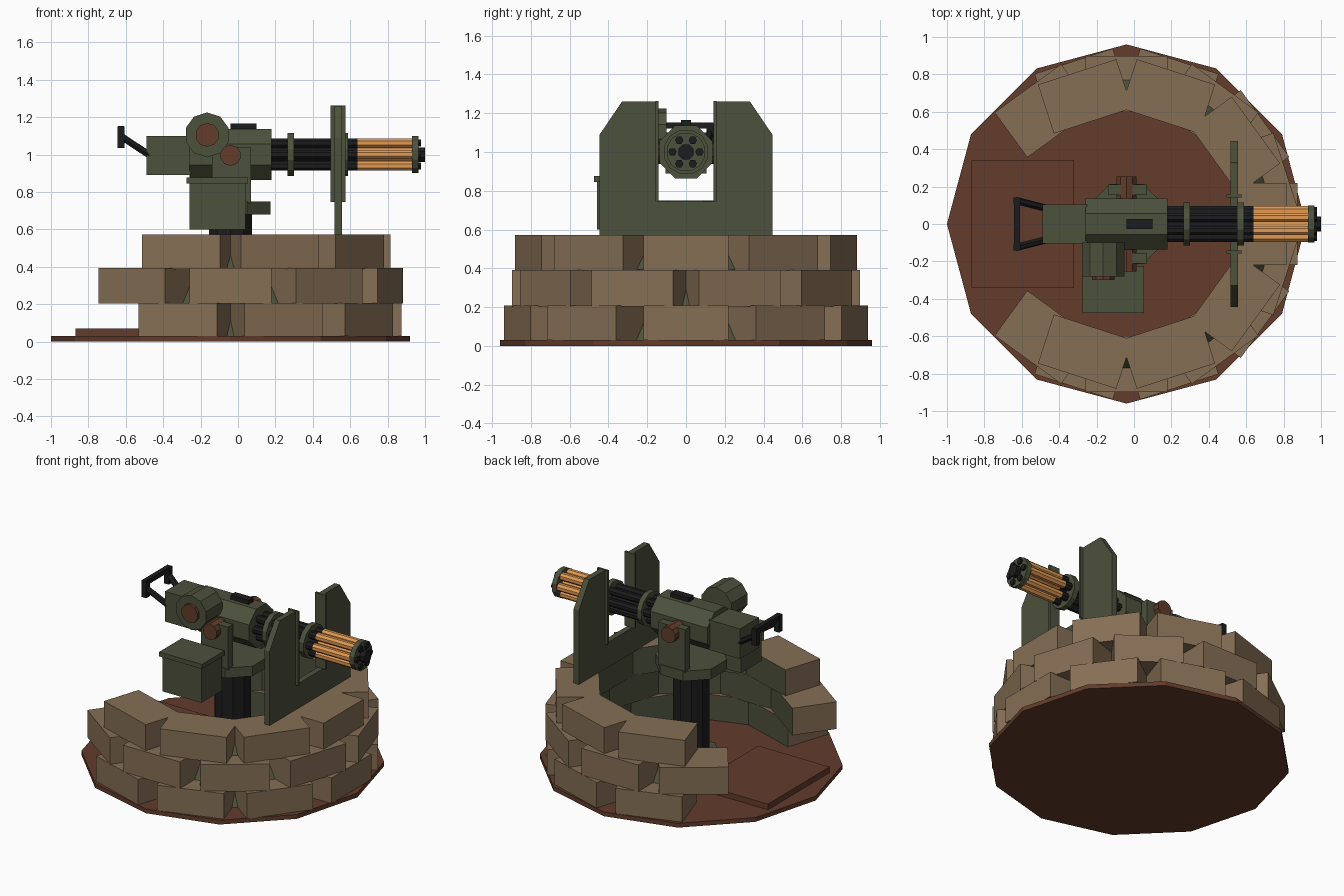
import bpy, bmesh, math
from mathutils import Matrix, Vector

if "Cube" in bpy.data.objects:
    bpy.data.objects.remove(bpy.data.objects["Cube"])

def mat(name, c):
    m = bpy.data.materials.new(name)
    m.diffuse_color = (*c, 1)
    m.use_nodes = True
    m.node_tree.nodes["Principled BSDF"].inputs["Base Color"].default_value = m.diffuse_color
    return m

SAND = mat("sandbag_tan", (0.235, 0.157, 0.09))
EARTH = mat("earth_brown", (0.122, 0.045, 0.024))
GREEN = mat("olive_green", (0.073, 0.082, 0.045))
BLACK = mat("gun_black", (0.012, 0.012, 0.013))
BRASS = mat("hot_orange", (0.75, 0.32, 0.085))
CX = -0.04          # centre of the emplacement
AX = 1.0            # height of the barrel axis

def finish(name, bm, *mats):
    bmesh.ops.recalc_face_normals(bm, faces=bm.faces)
    me = bpy.data.meshes.new(name)
    bm.to_mesh(me)
    bm.free()
    for m in mats:
        me.materials.append(m)
    ob = bpy.data.objects.new(name, me)
    bpy.context.collection.objects.link(ob)
    return ob

def box(name, m, x, y, z):
    bm = bmesh.new()
    bmesh.ops.create_cube(bm, size=1)
    for v in bm.verts:
        v.co = [r[0] + (c + 0.5) * (r[1] - r[0]) for r, c in zip((x, y, z), v.co)]
    return finish(name, bm, m)

def cyl(name, m, a, b, r, n, turn=0.0):
    """Prism of n sides from point a to point b."""
    a, b = Vector(a), Vector(b)
    d = b - a
    bm = bmesh.new()
    bmesh.ops.create_cone(bm, cap_ends=True, segments=n, radius1=r, radius2=r, depth=d.length,
                          matrix=Matrix.Rotation(math.radians(turn), 4, 'Z'))
    rot = Vector((0, 0, 1)).rotation_difference(d).to_matrix().to_4x4()
    bmesh.ops.transform(bm, matrix=Matrix.Translation((a + b) / 2) @ rot, verts=bm.verts)
    return finish(name, bm, m)

def prism_x(name, m, pts, x0, x1):
    """Outline in y, z pushed along x."""
    bm = bmesh.new()
    f = bm.faces.new([bm.verts.new((x0, y, z)) for y, z in pts])
    g = bmesh.ops.extrude_face_region(bm, geom=[f])
    for v in g['geom']:
        if isinstance(v, bmesh.types.BMVert):
            v.co.x = x1
    return finish(name, bm, m)

# Ground disc and entrance step
cyl("ground_disc", EARTH, (CX, 0, 0), (CX, 0, 0.03), 0.96, 12, 0)
box("entrance_step", EARTH, (-0.87, -0.32), (-0.34, 0.34), (0.03, 0.07))

# Sandbag courses: straight blocks around a ring, open at the back of the gun
def bag_course(name, angles, r0, r1, z0, z1):
    bm = bmesh.new()
    for a in angles:
        g = bmesh.ops.create_cube(bm, size=1)
        for v in g['verts']:
            v.co = ((r0 + r1) / 2 + v.co.x * (r1 - r0), v.co.y * 0.44, (z0 + z1) / 2 + v.co.z * (z1 - z0))
        inner = [f for f in {f for v in g['verts'] for f in v.link_faces}
                 if f.calc_center_median().x < r0 + 0.01]
        for f in inner:
            f.material_index = 1
        bmesh.ops.transform(bm, verts=g['verts'],
                            matrix=Matrix.Translation((CX, 0, 0)) @ Matrix.Rotation(math.radians(a), 4, 'Z'))
    finish(name, bm, SAND, GREEN)

# Sloped green core that shows in the gaps between bags
def core_course(name, end, z0, z1):
    bm = bmesh.new()
    prof = [(0.66, z0), (0.77, z0), (0.665, z1), (0.66, z1)]
    rings = []
    n = round(2 * end / 9)
    for i in range(n + 1):
        a = math.radians(-end + 2 * end * i / n)
        rings.append([bm.verts.new((CX + r * math.cos(a), r * math.sin(a), z)) for r, z in prof])
    for p, q in zip(rings, rings[1:]):
        for k in range(4):
            bm.faces.new((p[k], p[k - 1], q[k - 1], q[k]))
    bm.faces.new(rings[0])
    bm.faces.new(rings[-1])
    finish(name, bm, GREEN)

odd = [36 * i for i in range(-3, 4)]
even = [18 + 36 * i for i in range(-4, 4)]
bag_course("sandbags_lower", odd, 0.60, 0.915, 0.03, 0.207)
bag_course("sandbags_middle", even, 0.60, 0.897, 0.203, 0.392)
bag_course("sandbags_upper", odd, 0.58, 0.855, 0.388, 0.573)
core_course("core_lower", 117, 0.031, 0.18)
core_course("core_middle", 135, 0.206, 0.36)
core_course("core_upper", 117, 0.393, 0.52)

# Pedestal
cyl("pedestal_foot", GREEN, (CX, 0, 0.03), (CX, 0, 0.10), 0.18, 8, 22.5)
cyl("pedestal_column", BLACK, (CX, 0, 0.10), (CX, 0, 0.69), 0.12, 10)
cyl("turntable", GREEN, (CX, 0, 0.68), (CX, 0, 0.75), 0.232, 8, 22.5)
for s, n in ((-1, "front"), (1, "back")):
    ys = sorted((s * 0.155, s * 0.21))
    box("yoke_arm_" + n, GREEN, (-0.14, 0.07), ys, (0.74, 1.04))
    cyl("trunnion_" + n, EARTH, (CX, s * 0.13, 0.995), (CX, s * 0.255, 0.995), 0.056, 10)

# Gun body
cyl("receiver", GREEN, (-0.26, 0, AX), (0.18, 0, AX), 0.147, 8, 22.5)
box("rear_housing", GREEN, (-0.49, -0.25), (-0.105, 0.105), (0.89, 1.10))
box("top_sight", BLACK, (-0.04, 0.10), (-0.027, 0.027), (1.12, 1.165))
cyl("feed_drum", GREEN, (-0.165, -0.10, 1.105), (-0.165, -0.28, 1.105), 0.12, 10)
cyl("feed_drum_cap", EARTH, (-0.165, -0.27, 1.105), (-0.165, -0.30, 1.105), 0.064, 10)
box("ammo_box", GREEN, (-0.26, 0.04), (-0.46, -0.235), (0.60, 0.845))
box("ammo_box_lid", GREEN, (-0.275, 0.053), (-0.475, -0.225), (0.845, 0.877))

# Rear handles
for s, n in ((-1, "front"), (1, "back")):
    cyl("handle_arm_" + n, BLACK, (-0.47, s * 0.085, 0.995), (-0.63, s * 0.125, 1.10), 0.02, 6)
    box("handle_grip_" + n, BLACK, (-0.645, -0.607), sorted((s * 0.105, s * 0.143)), (1.035, 1.15))
box("handle_crossbar", BLACK, (-0.642, -0.61), (-0.14, 0.14), (1.12, 1.152))

# Rotary barrels: black rear, glowing front, dark muzzle tips
for i in range(6):
    a = math.radians(60 * i)
    y, z = 0.07 * math.cos(a), AX + 0.07 * math.sin(a)
    cyl(f"barrel_rear_{i}", BLACK, (0.17, y, z), (0.64, y, z), 0.027, 8, 22.5)
    cyl(f"barrel_front_{i}", BRASS, (0.64, y, z), (0.94, y, z), 0.027, 8, 22.5)
    cyl(f"muzzle_tip_{i}", BLACK, (0.94, y, z), (0.978, y, z), 0.022, 6)
cyl("barrel_core", BLACK, (0.17, 0, AX), (0.64, 0, AX), 0.045, 8, 22.5)
cyl("barrel_core_front", BRASS, (0.64, 0, AX), (0.94, 0, AX), 0.04, 8, 22.5)
cyl("muzzle_hub", BLACK, (0.94, 0, AX), (1.0, 0, AX), 0.042, 8, 22.5)
cyl("barrel_band_rear", GREEN, (0.265, 0, AX), (0.30, 0, AX), 0.118, 12, 15)
cyl("barrel_band_mid", GREEN, (0.55, 0, AX), (0.587, 0, AX), 0.118, 12, 15)
cyl("muzzle_plate", GREEN, (0.93, 0, AX), (0.965, 0, AX), 0.102, 12, 15)

# Shield: one half outline, mirrored into a U
half = [(0.145, 0.745), (0.145, 1.26), (0.33, 1.26), (0.445, 1.09), (0.445, 0.57)]
prism_x("gun_shield", GREEN, half + [(-y, z) for y, z in reversed(half)], 0.515, 0.555)
for s, n in ((-1, "front"), (1, "back")):
    box("shield_rim_" + n, GREEN, (0.495, 0.575), sorted((s * 0.143, s * 0.158)), (0.745, 1.262))
